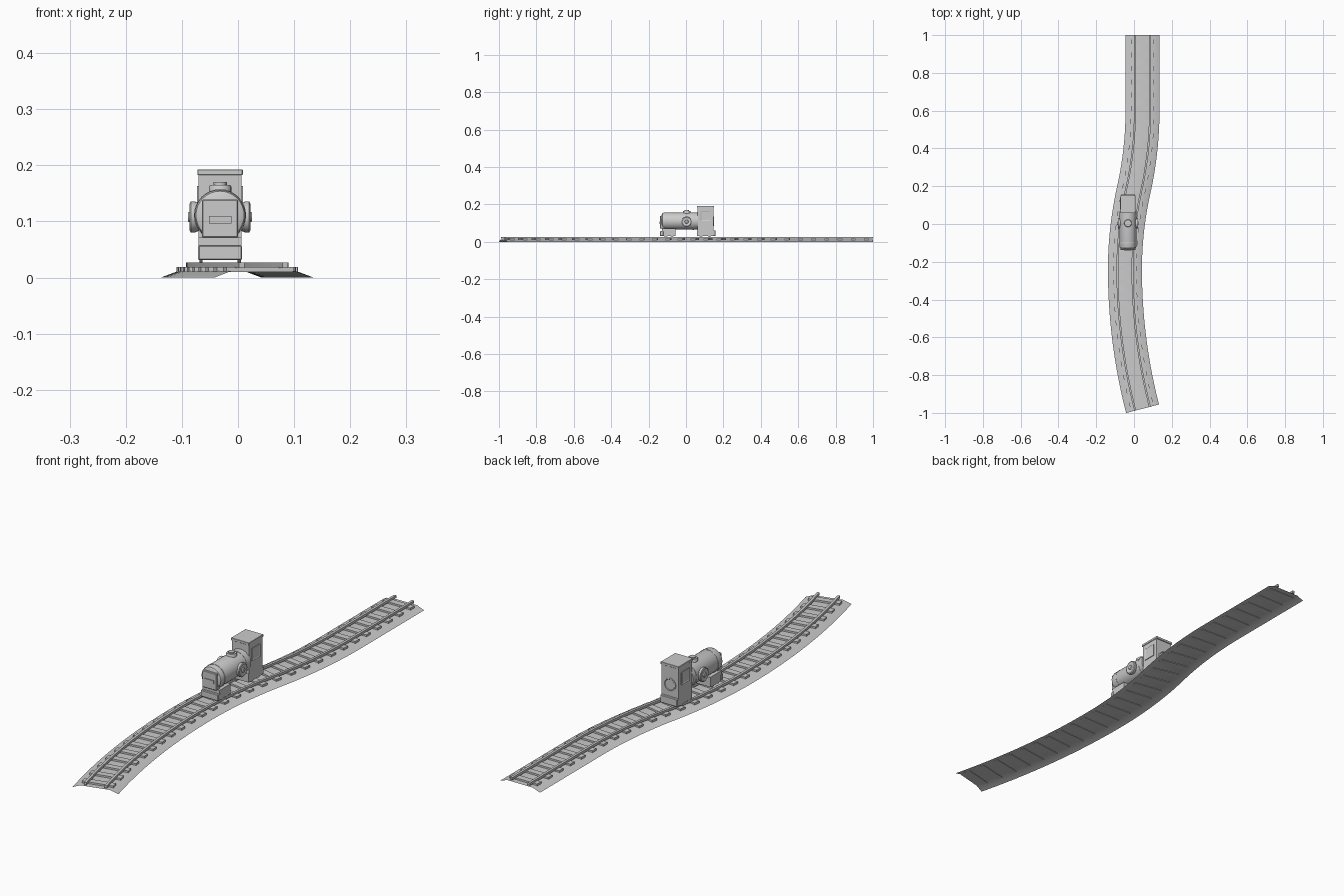
import bpy, bmesh, math
from mathutils import Vector, Matrix

if "Cube" in bpy.data.objects:
    bpy.data.objects.remove(bpy.data.objects["Cube"])

grey = bpy.data.materials.new("plain_grey")
grey.diffuse_color = (0.6, 0.6, 0.6, 1)
grey.use_nodes = True
grey.node_tree.nodes["Principled BSDF"].inputs["Base Color"].default_value = grey.diffuse_color
CX = -0.032  # engine centre line


def finish(name, bm, smooth=False):
    mesh = bpy.data.meshes.new(name)
    bm.to_mesh(mesh)
    bm.free()
    ob = bpy.data.objects.new(name, mesh)
    bpy.context.collection.objects.link(ob)
    mesh.materials.append(grey)
    if smooth:
        bpy.ops.object.select_all(action='DESELECT')
        ob.select_set(True)
        bpy.context.view_layer.objects.active = ob
        bpy.ops.object.shade_smooth_by_angle(angle=math.radians(35))
    return ob


def add_box(bm, x0, x1, y0, y1, z0, z1, rot=0.0, origin=(0, 0, 0)):
    size = Matrix.Diagonal((x1 - x0, y1 - y0, z1 - z0, 1))
    mid = Matrix.Translation(((x0 + x1) / 2, (y0 + y1) / 2, (z0 + z1) / 2))
    m = Matrix.Translation(origin) @ Matrix.Rotation(rot, 4, 'Z') @ mid @ size
    return bmesh.ops.create_cube(bm, size=1, matrix=m)


def box(name, half_x, y0, y1, z0, z1, bevel=0.0):
    bm = bmesh.new()
    add_box(bm, CX - half_x, CX + half_x, y0, y1, z0, z1)
    if bevel:
        bmesh.ops.bevel(bm, geom=bm.edges[:], offset=bevel, segments=1, affect='EDGES')
    return finish(name, bm)


def lathe(name, profile, centre, axis, sides=32):
    """Turn a (radius, distance) profile around an axis through centre."""
    bm = bmesh.new()
    turn = Vector((0, 0, 1)).rotation_difference(Vector(axis)).to_matrix().to_4x4()
    m = Matrix.Translation(centre) @ turn
    rings = []
    for r, d in profile:
        rings.append([bm.verts.new(m @ Vector((r * math.cos(a), r * math.sin(a), d)))
                      for a in (2 * math.pi * i / sides for i in range(sides))])
    for a, b in zip(rings, rings[1:]):
        for i in range(sides):
            j = (i + 1) % sides
            bm.faces.new((a[i], a[j], b[j], b[i]))
    bm.faces.new(rings[0][::-1])
    bm.faces.new(rings[-1])
    return finish(name, bm, True)


# ---- track centre line: straight, S-bend, then a wide arc
def path_x(y):
    if y >= 0.6:
        return 0.045
    if y >= 0.18:
        return 0.045 - (0.6 - y) ** 2 / 3.8
    if y >= -0.24:
        return -0.048 + (y + 0.24) ** 2 / 3.8
    return -0.048 + 2.97 - math.sqrt(2.97 ** 2 - (y + 0.24) ** 2)


def frame(y):
    slope = (path_x(y + 1e-4) - path_x(y - 1e-4)) / 2e-4
    return Vector((path_x(y), y, 0)), -math.atan(slope)


Y0, Y1 = -0.978, 1.0


def sweep(name, profile, closed):
    bm = bmesh.new()
    n = 60
    rows = []
    for i in range(n + 1):
        c, ang = frame(Y0 + (Y1 - Y0) * i / n)
        side = Vector((math.cos(ang), math.sin(ang), 0))
        rows.append([bm.verts.new(c + side * u + Vector((0, 0, z))) for u, z in profile])
    k = len(profile)
    for a, b in zip(rows, rows[1:]):
        for i in range(k if closed else k - 1):
            j = (i + 1) % k
            bm.faces.new((a[i], a[j], b[j], b[i]))
    if closed:
        bm.faces.new(rows[0][::-1])
        bm.faces.new(rows[-1])
        bmesh.ops.recalc_face_normals(bm, faces=bm.faces[:])
    return finish(name, bm, True)


# gravel bed: open sheet with sloping shoulders
sweep("track_bed", [(-0.09, 0), (-0.058, 0.012), (0.058, 0.012), (0.09, 0)], False)
for s, side in ((-1, "left"), (1, "right")):
    sweep("rail_" + side, [(s * 0.04 + u, z) for u, z in
          ((-0.005, 0.017), (0.005, 0.017), (0.005, 0.027), (-0.005, 0.027))], True)

# sleepers
bm = bmesh.new()
TIES = 28
for i in range(TIES):
    c, ang = frame(Y0 + (Y1 - Y0) * (i + 0.5) / TIES)
    add_box(bm, -0.062, 0.062, -0.013, 0.013, 0.010, 0.019, ang, c)
finish("sleepers", bm)

# ---- engine underframe
box("front_truck", 0.038, -0.128, -0.056, 0.031, 0.071)
box("front_bumper", 0.039, -0.138, -0.12, 0.031, 0.057, 0.002)
box("rear_truck", 0.038, 0.060, 0.147, 0.031, 0.066)
box("rear_bumper", 0.038, 0.140, 0.157, 0.031, 0.062, 0.002)
for y, end in ((-0.108, "front_a"), (-0.075, "front_b"), (0.08, "rear_a"), (0.125, "rear_b")):
    for s in (-1, 1):
        lathe("wheel_%s_%s" % (end, "left" if s < 0 else "right"),
              [(0.014, -0.003), (0.014, 0.003)], (CX + s * 0.034, y, 0.041), (1, 0, 0), 20)

# ---- boiler with chamfered nose and bands
lathe("boiler", [(0.036, -0.130), (0.043, -0.126), (0.0455, -0.118), (0.0455, 0.065)],
      (CX, 0, 0.111), (0, 1, 0))
for y, n in ((-0.1, "front"), (0.04, "rear")):
    lathe("boiler_band_" + n, [(0.0465, y - 0.004), (0.0465, y + 0.004)],
          (CX, 0, 0.111), (0, 1, 0))
box("nose_plate", 0.032, -0.138, -0.115, 0.071, 0.139, 0.002)
box("nose_badge", 0.020, -0.141, -0.137, 0.096, 0.110)

# round side medallions on the boiler
for s, n in ((-1, "left"), (1, "right")):
    lathe("side_disc_" + n, [(0.024, 0.036), (0.028, 0.046), (0.028, 0.052), (0.024, 0.054),
                             (0.022, 0.053), (0.010, 0.053), (0.008, 0.057)],
          (CX, 0.003, 0.108), (s, 0, 0))

# funnel on top of the boiler
lathe("funnel", [(0.020, 0.145), (0.020, 0.162), (0.018, 0.165), (0.012, 0.165), (0.012, 0.170)],
      (CX, 0.004, 0), (0, 0, 1), 24)

# ---- cab
box("cab", 0.038, 0.062, 0.147, 0.055, 0.185)
box("cab_roof", 0.0405, 0.058, 0.151, 0.183, 0.193, 0.001)
lathe("rear_disc", [(0.026, 0.145), (0.026, 0.150), (0.023, 0.151), (0.021, 0.149)],
      (CX, 0, 0.110), (0, 1, 0))

# framed side windows with recessed panes
for s, n in ((-1, "left"), (1, "right")):
    bm = bmesh.new()
    x = CX + s * 0.039
    add_box(bm, x - 0.002, x + 0.002, 0.078, 0.131, 0.112, 0.163)
    bm.faces.ensure_lookup_table()
    outer = [f for f in bm.faces if f.normal.x * s > 0.9]
    bmesh.ops.inset_region(bm, faces=outer, thickness=0.006)
    bmesh.ops.translate(bm, vec=(-s * 0.0018, 0, 0), verts=outer[0].verts[:])
    finish("cab_window_" + n, bm)
